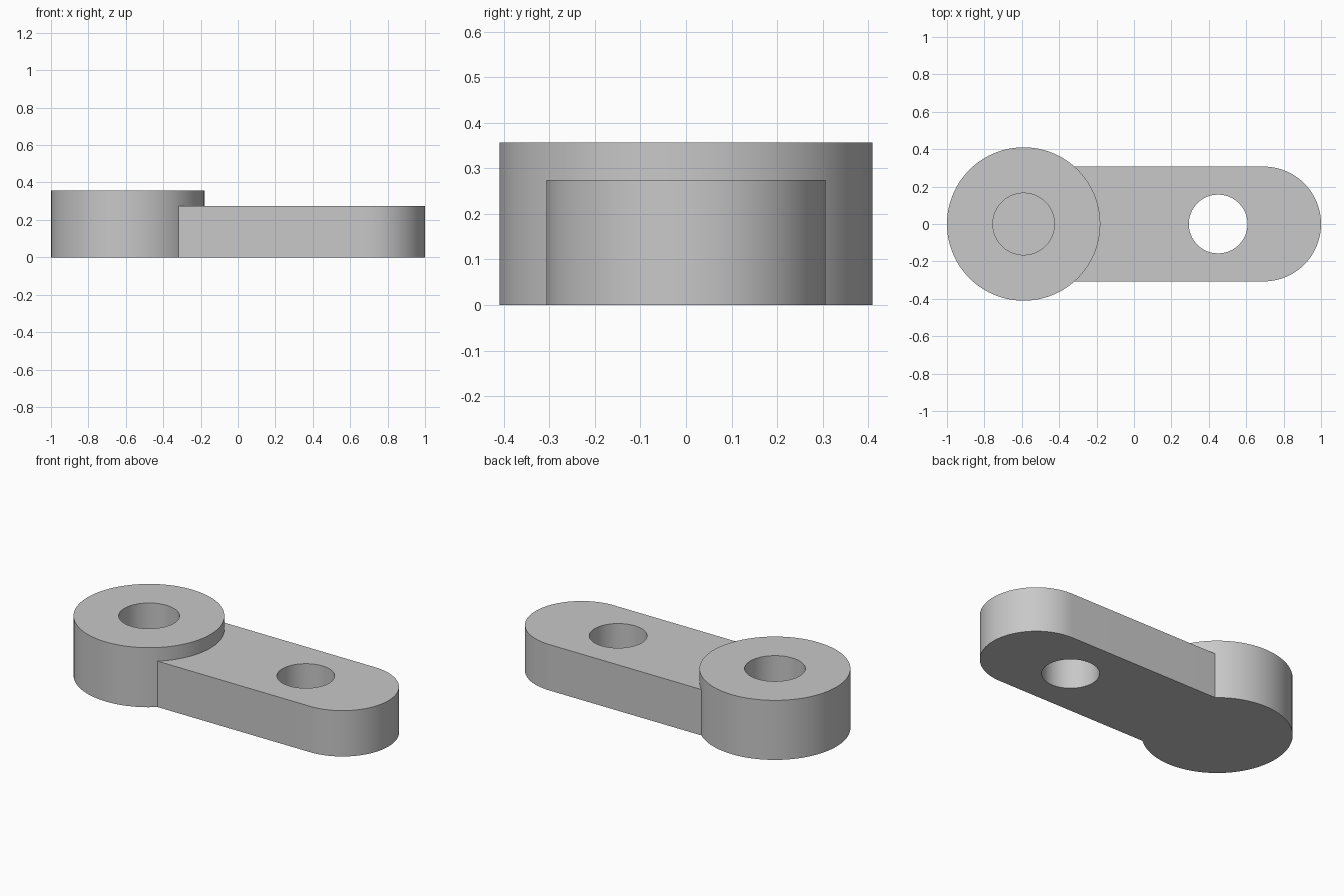
import bpy
import bmesh
from math import cos, sin, pi, radians

cube = bpy.data.objects.get("Cube")
if cube:
    bpy.data.objects.remove(cube, do_unlink=True)

BOSS_X, BOSS_R, BOSS_H = -0.59, 0.41, 0.357
ARM_END_X, ARM_R, ARM_H = 0.693, 0.307, 0.275
BLIND_R, BLIND_FLOOR = 0.165, 0.08
HOLE_X, HOLE_R = 0.45, 0.157

grey = bpy.data.materials.new("plain grey")
grey.use_nodes = True
grey.diffuse_color = (0.58, 0.58, 0.58, 1)
grey.node_tree.nodes["Principled BSDF"].inputs["Base Color"].default_value = (0.58, 0.58, 0.58, 1)


def arc(x, r, start, end, steps):
    angles = [start + (end - start) * i / steps for i in range(steps + 1)]
    return [(x + r * cos(a), r * sin(a)) for a in angles]


def circle(x, r):
    return arc(x, r, 0, 2 * pi, 96)[:-1]


def prism(name, outline, bottom, top):
    """Extrude a flat outline straight up into a solid."""
    bm = bmesh.new()
    base = bm.faces.new([bm.verts.new((x, y, bottom)) for x, y in outline])
    side = bmesh.ops.extrude_face_region(bm, geom=[base], use_keep_orig=True)
    moved = [v for v in side["geom"] if isinstance(v, bmesh.types.BMVert)]
    bmesh.ops.translate(bm, verts=moved, vec=(0, 0, top - bottom))
    bmesh.ops.recalc_face_normals(bm, faces=bm.faces)
    mesh = bpy.data.meshes.new(name)
    bm.to_mesh(mesh)
    bm.free()
    mesh.materials.append(grey)
    obj = bpy.data.objects.new(name, mesh)
    bpy.context.collection.objects.link(obj)
    return obj


# Round boss, and the arm running out of its middle to a rounded end
body = prism("link_body", circle(BOSS_X, BOSS_R), 0, BOSS_H)
arm_outline = [(BOSS_X, -ARM_R)] + arc(ARM_END_X, ARM_R, -pi / 2, pi / 2, 48) + [(BOSS_X, ARM_R)]
arm = prism("arm", arm_outline, 0, ARM_H)

# Blind bore in the boss and through hole in the arm
bore = prism("boss_bore_cutter", circle(BOSS_X, BLIND_R), BLIND_FLOOR, BOSS_H + 0.1)
hole = prism("arm_hole_cutter", circle(HOLE_X, HOLE_R), -0.1, ARM_H + 0.1)

tools = [(arm, 'UNION'), (bore, 'DIFFERENCE'), (hole, 'DIFFERENCE')]
for tool, operation in tools:
    mod = body.modifiers.new(tool.name, 'BOOLEAN')
    mod.object, mod.operation, mod.solver = tool, operation, 'EXACT'

# Bake the joined solid and drop the helper solids
graph = bpy.context.evaluated_depsgraph_get()
solid = bpy.data.meshes.new_from_object(body.evaluated_get(graph))
body.modifiers.clear()
body.data = solid
for tool, _ in tools:
    bpy.data.objects.remove(tool, do_unlink=True)

# Smooth round walls with crisp rims
solid.polygons.foreach_set("use_smooth", [True] * len(solid.polygons))
solid.set_sharp_from_angle(angle=radians(30))
